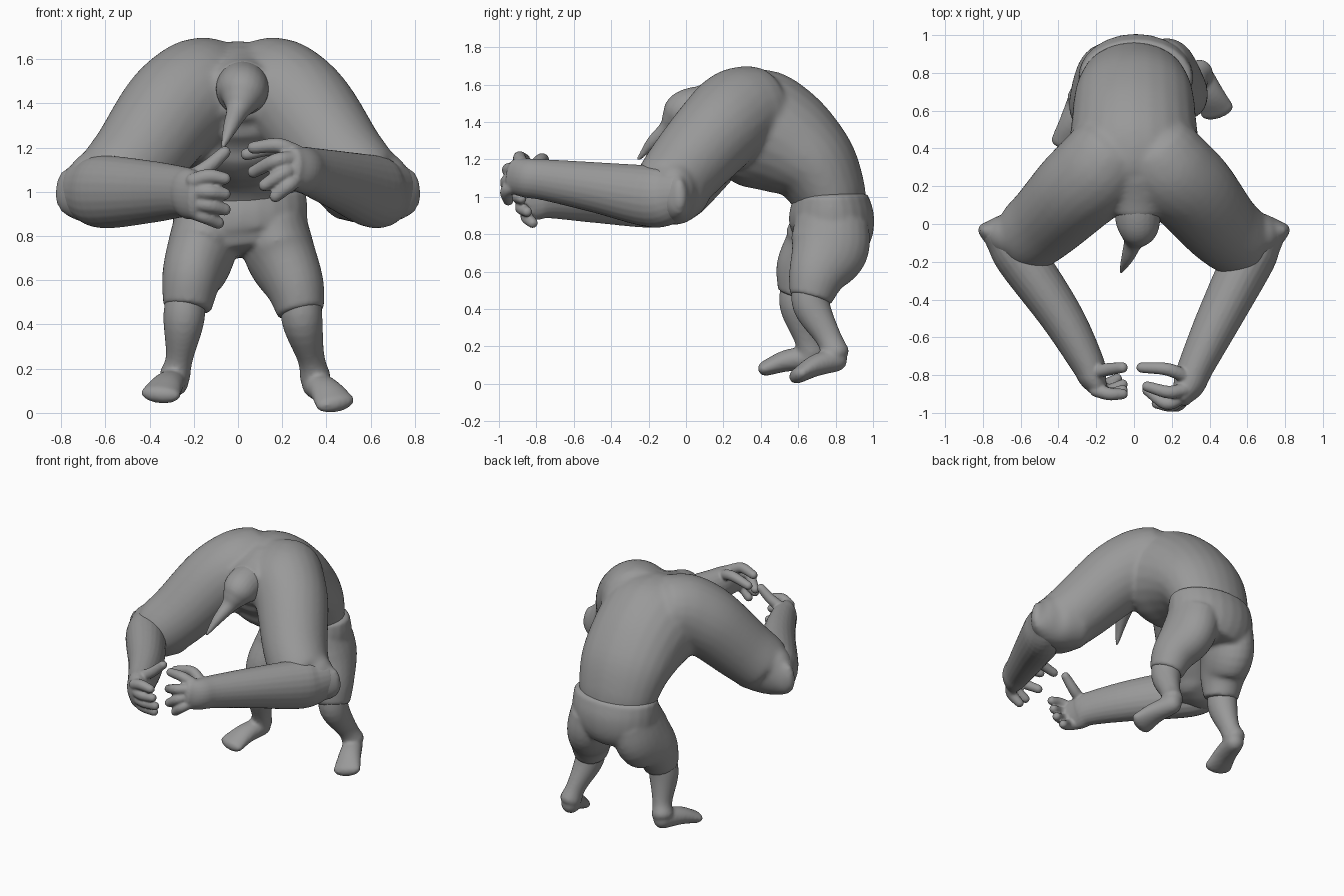
import bpy, bmesh, math
from mathutils import Vector

cube = bpy.data.objects.get("Cube")
if cube:
    bpy.data.objects.remove(cube, do_unlink=True)

grey = bpy.data.materials.new("clay_grey")
grey.use_nodes = True
grey.diffuse_color = (0.32, 0.32, 0.32, 1)
bsdf = grey.node_tree.nodes["Principled BSDF"]
bsdf.inputs["Base Color"].default_value = grey.diffuse_color
bsdf.inputs["Roughness"].default_value = 0.7

X, Z = Vector((1, 0, 0)), Vector((0, 0, 1))
SIDES, STEPS = 24, 5


def catmull(a, b, c, d, t):
    return 0.5 * (2 * b + (c - a) * t + (2 * a - 5 * b + 4 * c - d) * t * t
                  + (3 * b - a - 3 * c + d) * t ** 3)


def loft(bm, stations, ref=X, cap=0.7):
    """Tube through stations (x, y, z, radius along ref, other radius), rounded ends."""
    st = [Vector(s if len(s) == 5 else (*s, s[3])) for s in stations]
    ext = [2 * st[0] - st[1]] + st + [2 * st[-1] - st[-2]]
    rings = [catmull(*ext[i:i + 4], k / STEPS) for i in range(len(st) - 1) for k in range(STEPS)]
    rings.append(st[-1])
    pos = [Vector(r[:3]) for r in rings]
    data = []
    for i, r in enumerate(rings):
        t = (pos[min(i + 1, len(pos) - 1)] - pos[max(i - 1, 0)]).normalized()
        data.append((pos[i], t, r[3], r[4]))

    def dome(p, t, ru, rv, sign):
        h = min(ru, rv) * cap
        return [(p + t * sign * h * math.sin(a), t, ru * math.cos(a), rv * math.cos(a))
                for a in (0.4, 0.8, 1.15, 1.45)]
    data = dome(*data[0], -1)[::-1] + data + dome(*data[-1], 1)
    loops = []
    for p, t, ru, rv in data:
        u = (ref - t * ref.dot(t)).normalized()
        v = t.cross(u)
        angles = [2 * math.pi * k / SIDES for k in range(SIDES)]
        loops.append([bm.verts.new(p + u * ru * math.cos(a) + v * rv * math.sin(a)) for a in angles])
    for a, b in zip(loops, loops[1:]):
        for k in range(SIDES):
            n = (k + 1) % SIDES
            bm.faces.new((a[k], a[n], b[n], b[k]))
    bm.faces.new(loops[0][::-1])
    bm.faces.new(loops[-1])


def finish(bm, name, voxel, smooth):
    """Turn the lofts into an object, fused into one softened skin."""
    bmesh.ops.recalc_face_normals(bm, faces=bm.faces)
    mesh = bpy.data.meshes.new(name)
    bm.to_mesh(mesh)
    bm.free()
    mesh.materials.append(grey)
    mesh.shade_smooth()
    ob = bpy.data.objects.new(name, mesh)
    bpy.context.collection.objects.link(ob)
    m = ob.modifiers.new("fuse", "REMESH")
    m.mode, m.voxel_size, m.use_smooth_shade = "VOXEL", voxel, True
    s = ob.modifiers.new("soften", "SMOOTH")
    s.factor, s.iterations = 0.5, smooth


# Hunched torso fused with neck, shoulders, upper arms and pointed elbows
bm = bmesh.new()
loft(bm, [(0, .77, .93, .26, .19), (0, .755, 1.03, .285, .205), (0, .68, 1.17, .315, .24),
          (0, .55, 1.28, .33, .29), (0, .4, 1.36, .345, .32), (0, .27, 1.41, .345, .285),
          (0, .18, 1.43, .31, .21)], cap=0.4)
loft(bm, [(.02, .25, 1.47, .19), (.02, .12, 1.46, .15), (.02, .05, 1.455, .135)], cap=0.1)
for s in (-1, 1):
    fwd = -.03 if s > 0 else 0
    loft(bm, [(s * .13, .36, 1.47, .235), (s * .2, .27, 1.44, .245), (s * .31, .17, 1.35, .235),
              (s * .46, .02 + fwd, 1.15, .21), (s * .57, -.07 + fwd, 1.03, .19),
              (s * .61, -.08 + fwd, 1.0, .15)], Z)
    loft(bm, [(s * .5, -.03, 1.06, .19, .17), (s * .64, -.06, 1.02, .175, .145),
              (s * .74, -.045, 1.01, .135, .09), (s * .8, -.03, 1.02, .085, .035)], Z)
finish(bm, "torso", 0.016, 9)

# Head with long pointed tip
bm = bmesh.new()
loft(bm, [(.02, .15, 1.48, .12), (.02, .04, 1.465, .12), (.02, -.02, 1.445, .11),
          (.01, -.06, 1.405, .08), (-.005, -.1, 1.36, .05), (-.035, -.18, 1.29, .033),
          (-.07, -.255, 1.2, .01)])
finish(bm, "head", 0.01, 2)

# Forearms, hands and fingers
forearms = {
    "right": [(-.72, -.04, 1.01, .13, .09), (-.61, -.17, 1.0, .165, .13), (-.39, -.48, 1.0, .14, .115),
              (-.25, -.73, 1.0, .115, .09), (-.22, -.81, .99, .115, .075), (-.19, -.87, .98, .105, .05)],
    "left": [(.72, -.04, 1.01, .13, .09), (.62, -.17, 1.0, .165, .135), (.46, -.48, 1.05, .135, .12),
             (.33, -.75, 1.09, .11, .095), (.29, -.85, 1.1, .105, .085), (.25, -.92, 1.11, .095, .055)],
}
# each finger: base, knuckle, tip
fingers = {
    "right": [((-.24, -.79, 1.05), (-.14, -.77, 1.11), (-.06, -.76, 1.18)),
              ((-.2, -.88, 1.05), (-.13, -.9, 1.07), (-.06, -.9, 1.06)),
              ((-.2, -.87, 1.0), (-.13, -.9, 1.0), (-.06, -.88, .99)),
              ((-.2, -.86, .95), (-.13, -.88, .94), (-.06, -.85, .92)),
              ((-.2, -.84, .91), (-.15, -.85, .89), (-.09, -.82, .86))],
    "left": [((.3, -.82, 1.15), (.18, -.77, 1.2), (.04, -.76, 1.17)),
             ((.26, -.88, 1.18), (.18, -.89, 1.21), (.07, -.86, 1.2)),
             ((.25, -.92, 1.15), (.17, -.95, 1.14), (.07, -.88, 1.09)),
             ((.25, -.92, 1.1), (.2, -.96, 1.08), (.12, -.95, 1.03)),
             ((.27, -.91, 1.06), (.23, -.96, 1.03), (.17, -.95, .98))],
}
for side in ("right", "left"):
    bm = bmesh.new()
    loft(bm, forearms[side], Z)
    for base, knuckle, tip in fingers[side]:
        loft(bm, [(*base, .036), (*knuckle, .034), (*tip, .028)], Z, 1)
    finish(bm, side + "_forearm_and_hand", 0.008, 3)

# Shorts: pelvis and two trouser legs
bm = bmesh.new()
loft(bm, [(.01, .775, 1.0, .298, .203), (.01, .777, .91, .305, .226), (.01, .78, .82, .295, .222),
          (.02, .77, .74, .24, .19)], cap=0.15)
loft(bm, [(.15, .78, .86, .16, .2), (.19, .765, .72, .16, .21), (.255, .7, .58, .135, .155),
          (.285, .665, .455, .107, .115)], cap=0.06)
loft(bm, [(-.13, .77, .86, .16, .2), (-.17, .725, .72, .155, .215), (-.21, .64, .61, .135, .165),
          (-.23, .6, .475, .11, .112)], cap=0.06)
finish(bm, "shorts", 0.012, 8)

# Shins and feet
legs = {
    "right": ((-.235, .61, .56), (-.245, .6, .42), (-.265, .645, .25), (-.285, .67, .17), (-.35, .43, .085)),
    "left": ((.285, .67, .56), (.29, .67, .42), (.33, .76, .25), (.35, .8, .16), (.44, .6, .045)),
}
for side, (knee, calf, ankle, heel, toe) in legs.items():
    bm = bmesh.new()
    loft(bm, [(*knee, .088, .095), (*calf, .093, .1), (*ankle, .062, .07), (*heel, .07, .075)])
    h, t = Vector(heel), Vector(toe)
    loft(bm, [(*(h - Z * .03), .062, .065), (*h.lerp(t, 0.55), .075, .058), (*t, .092, .042)], X, 1)
    finish(bm, side + "_leg_and_foot", 0.012, 4)
